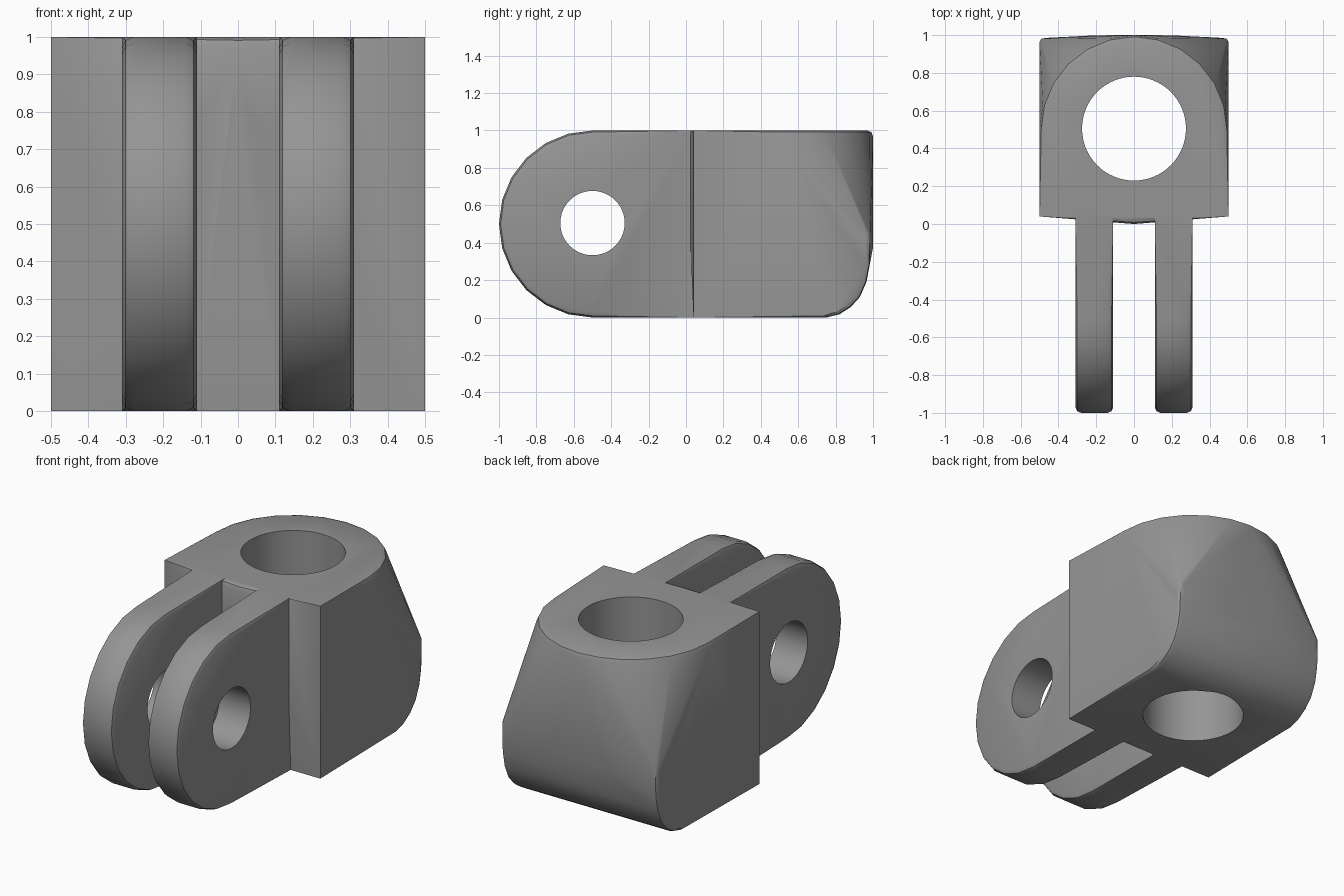
import bpy, bmesh, math
from mathutils import Matrix

if "Cube" in bpy.data.objects:
    bpy.data.objects.remove(bpy.data.objects["Cube"])

steel = bpy.data.materials.new("plain grey")
steel.diffuse_color = (0.30, 0.30, 0.30, 1)
steel.use_nodes = True
steel.node_tree.nodes["Principled BSDF"].inputs["Base Color"].default_value = steel.diffuse_color


def hull(name, points):
    """Solid wrapped tightly around a set of points."""
    bm = bmesh.new()
    for p in points:
        bm.verts.new(p)
    res = bmesh.ops.convex_hull(bm, input=bm.verts[:])
    junk = {g for g in res["geom_interior"] + res["geom_unused"]
            if isinstance(g, bmesh.types.BMVert)}
    bmesh.ops.delete(bm, geom=list(junk), context='VERTS')
    bmesh.ops.dissolve_limit(bm, angle_limit=0.002, verts=bm.verts[:], edges=bm.edges[:])
    bmesh.ops.recalc_face_normals(bm, faces=bm.faces[:])
    me = bpy.data.meshes.new(name)
    bm.to_mesh(me)
    bm.free()
    me.materials.append(steel)
    ob = bpy.data.objects.new(name, me)
    bpy.context.collection.objects.link(ob)
    return ob


def cylinder(name, centre, radius, rotation):
    """Long helper cylinder for drilling."""
    bm = bmesh.new()
    bmesh.ops.create_cone(bm, cap_ends=True, segments=64, radius1=radius, radius2=radius,
                          depth=3, matrix=Matrix.Translation(centre) @ rotation)
    me = bpy.data.meshes.new(name)
    bm.to_mesh(me)
    bm.free()
    me.materials.append(steel)
    ob = bpy.data.objects.new(name, me)
    bpy.context.collection.objects.link(ob)
    return ob


def combine(target, other, operation):
    mod = target.modifiers.new(operation, 'BOOLEAN')
    mod.operation, mod.object, mod.solver = operation, other, 'EXACT'
    bpy.context.view_layer.objects.active = target
    bpy.ops.object.modifier_apply(modifier=mod.name)
    bpy.data.objects.remove(other)


# edge rounding: (inset from the rim, step back from the face)
ROUND = [(0.03, 0.0), (0.009, 0.009), (0.0, 0.03)]
ANGLES = [math.radians(15 * i) for i in range(24)]

# Block: square front, round top, rounded lower back edge
pts = [(sx * 0.5, 0.04, z) for sx in (-1, 1) for z in (0, 1)]
for inset, drop in ROUND:
    pts += [((0.5 - inset) * math.cos(a), 0.5 + (0.5 - inset) * math.sin(a), 1 - drop)
            for a in ANGLES]
    for y, z in [(0.75, 0), (0.82, 0.017), (0.88, 0.055), (0.93, 0.11),
                 (0.965, 0.19), (0.982, 0.28), (0.985, 0.37), (0.985, 0.45)]:
        k = 1 - drop
        pts += [(sx * (0.5 - inset), 0.5 + (y - 0.5) * k - 0.005 * (drop > 0.02),
                 0.5 + (z - 0.5) * (k if z > 0 else 1 - drop * 0.6)) for sx in (-1, 1)]
# slight crown across the back
pts += [(sx * 0.2, 0.999, z) for sx in (-1, 1) for z in (0.37, 0.5)]
hinge = hull("hinge_block", pts)

# Two fork arms with rounded rims that sharpen towards the block
for side in (-1, 1):
    arm = [(side * x, y, z) for x in (0.11, 0.31) for y in (0.04, 0.12) for z in (0, 1)]
    for inset, step in ROUND:
        r = 0.5 - inset
        arm += [(side * x, -0.5 + r * math.cos(a), 0.5 + r * math.sin(a))
                for a in ANGLES for x in (0.11 + step, 0.31 - step)]
    combine(hinge, hull("fork_arm", arm), 'UNION')

# Shallow bulge on the wall between the arms
bulge = [(x, y, z) for x in (-0.12, 0.12)
         for y, z in [(0.1, 0), (0.1, 1), (0.04, 1), (0.04, 0), (0.015, 0.81)]]
bulge.append((0, 0.005, 0.81))
combine(hinge, hull("wall_bulge", bulge), 'UNION')

# Bores: vertical through the block, crosswise through the arms
combine(hinge, cylinder("block_bore", (0, 0.505, 0.5), 0.275, Matrix()), 'DIFFERENCE')
combine(hinge, cylinder("pin_bore", (0, -0.5, 0.505), 0.172,
                        Matrix.Rotation(math.pi / 2, 4, 'Y')), 'DIFFERENCE')

bpy.ops.object.select_all(action='DESELECT')
hinge.select_set(True)
bpy.context.view_layer.objects.active = hinge
bpy.ops.object.shade_smooth_by_angle(angle=math.radians(30))
